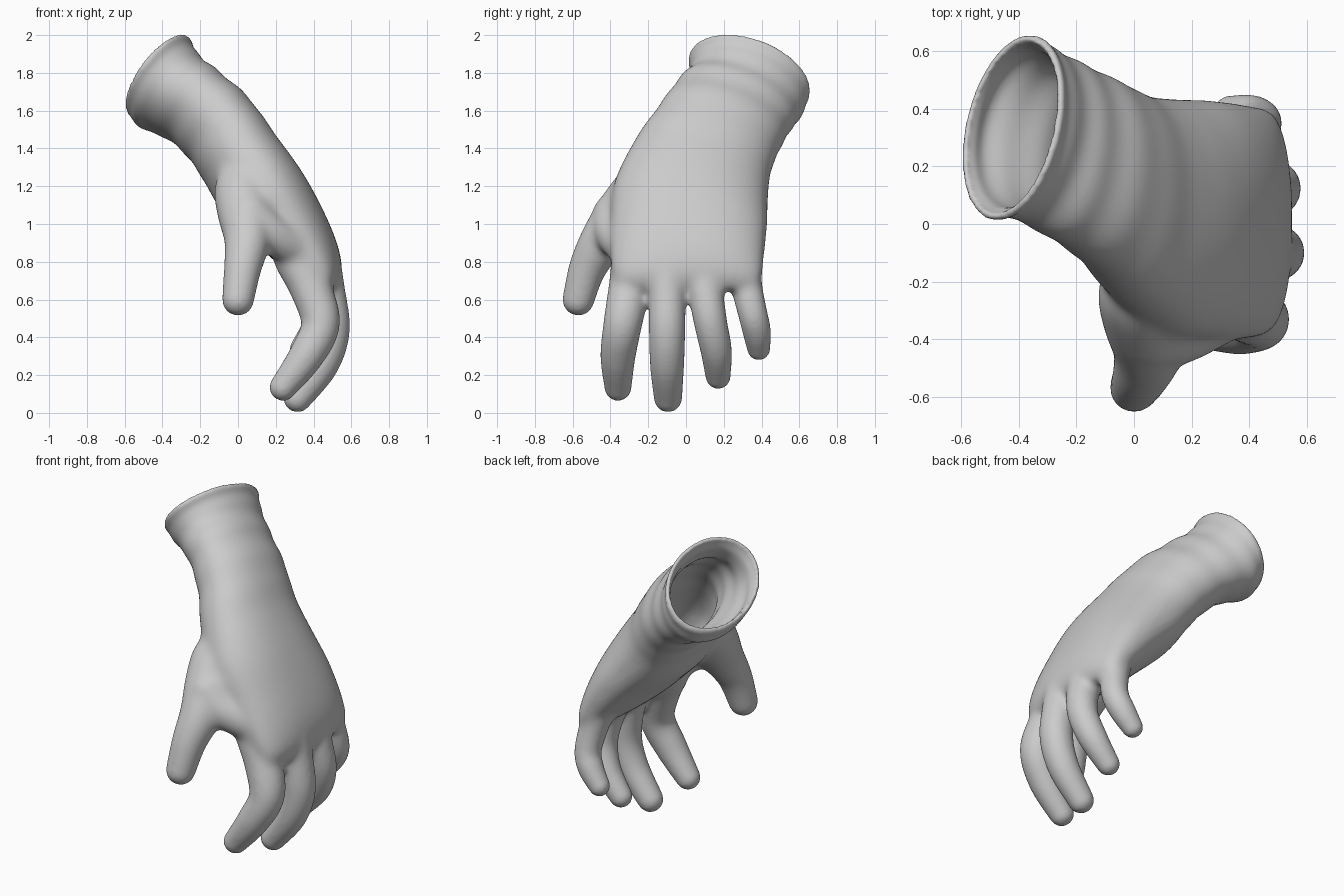
import bpy, bmesh, math
from mathutils import Vector

default_cube = bpy.data.objects.get("Cube")
if default_cube:
    bpy.data.objects.remove(default_cube, do_unlink=True)

SIDES = 48
WALL = 0.032


def spline(points, steps):
    """Smooth Catmull-Rom samples through tuples of any size."""
    padded = [points[0]] + list(points) + [points[-1]]
    samples = []
    for i in range(len(points) - 1):
        a, b, c, d = padded[i:i + 4]
        for s in range(steps):
            t = s / steps
            samples.append([
                q + 0.5 * t * ((r - p) + t * (2 * p - 5 * q + 4 * r - w + t * (3 * (q - r) + w - p)))
                for p, q, r, w in zip(a, b, c, d)])
    samples.append(list(points[-1]))
    return samples


def rounded(value, power):
    return math.copysign(abs(value) ** power, value)


def loft(bm, rings):
    """Skin closed rings given as (centre, half width, half thickness, power)."""
    loops = []
    for centre, u, v, power in rings:
        loop = []
        for k in range(SIDES):
            a = math.tau * k / SIDES
            loop.append(bm.verts.new(
                centre + u * rounded(math.cos(a), power) + v * rounded(math.sin(a), power)))
        loops.append(loop)
    for low, high in zip(loops, loops[1:]):
        for k in range(SIDES):
            n = (k + 1) % SIDES
            bm.faces.new((low[k], low[n], high[n], high[k]))
    bm.faces.new(loops[0][::-1])
    bm.faces.new(loops[-1])


def add_tube(bm, path):
    """Tapered tube with round ends along (x, y, z, radius) points."""
    samples = spline(path, 6)
    rings = []
    for i, sample in enumerate(samples):
        centre, r = Vector(sample[:3]), sample[3]
        before = Vector(samples[max(i - 1, 0)][:3])
        after = Vector(samples[min(i + 1, len(samples) - 1)][:3])
        along = (after - before).normalized()
        side = along.cross(Vector((0, 1, 0))).normalized()
        rings.append((centre, along, side, along.cross(side), r))

    def cap(ring, sign):
        centre, along, side, other, r = ring
        angles = [k * math.pi / 16 for k in range(1, 8)]
        return [(centre + along * sign * r * math.sin(a), side * r * math.cos(a),
                 other * r * math.cos(a), 1) for a in angles]

    body = [(c, side * r, other * r, 1) for c, along, side, other, r in rings]
    loft(bm, cap(rings[0], -1)[::-1] + body + cap(rings[-1], 1))


def make_object(name, bm):
    bmesh.ops.recalc_face_normals(bm, faces=bm.faces)
    mesh = bpy.data.meshes.new(name)
    bm.to_mesh(mesh)
    bm.free()
    obj = bpy.data.objects.new(name, mesh)
    bpy.context.collection.objects.link(obj)
    return obj


def modify(obj, kind, **settings):
    """Add a modifier and apply it at once."""
    modifier = obj.modifiers.new(kind.lower(), kind)
    for key, value in settings.items():
        setattr(modifier, key, value)
    bpy.context.view_layer.objects.active = obj
    bpy.ops.object.modifier_apply(modifier=modifier.name)


# Cuff to knuckles: back x, back z, palm x, palm z, thumb-side y, outer y, tilt
hand_sections = [
    (-.255, 1.985, -.585, 1.59, .01, .66, -.08),
    (-.2, 1.885, -.53, 1.525, .02, .62, -.09),
    (-.085, 1.785, -.385, 1.47, -.05, .56, -.1),
    (.065, 1.65, -.265, 1.36, -.15, .5, -.09),
    (.2, 1.465, -.18, 1.23, -.28, .45, -.07),
    (.345, 1.265, -.09, 1.08, -.38, .435, -.04),
    (.455, 1.065, .06, .93, -.4, .43, -.01),
    (.53, .88, .21, .79, -.4, .415, 0),
    (.55, .74, .34, .69, -.38, .4, 0),
    (.515, .655, .43, .645, -.32, .36, 0),
]

# Digits and the flesh joining the thumb to the hand: x, y, z, radius
tubes = {
    "thumb": [(.03, -.16, 1.3, .1), (.02, -.23, 1.19, .145), (.035, -.33, 1.06, .145),
              (.05, -.435, .92, .125), (.025, -.52, .77, .102), (0, -.57, .6, .086)],
    "thumb_web": [(.06, -.37, 1.04, .13), (.17, -.38, .95, .105), (.29, -.31, .88, .11)],
    "thumb_back": [(.18, -.18, 1.23, .11), (.13, -.27, 1.13, .125), (.08, -.36, 1, .125)],
    "index": [(.24, -.22, 1, .09), (.3, -.265, .84, .12), (.385, -.3, .66, .112),
              (.437, -.335, .47, .102), (.36, -.36, .3, .093), (.238, -.36, .135, .072)],
    "middle": [(.32, -.09, .98, .09), (.42, -.1, .82, .11), (.47, -.1, .64, .1),
               (.495, -.1, .43, .096), (.44, -.1, .25, .09), (.315, -.095, .078, .075)],
    "ring": [(.32, .07, .98, .08), (.41, .085, .82, .105), (.47, .105, .64, .095),
             (.49, .13, .48, .088), (.44, .16, .33, .083), (.335, .17, .193, .067)],
    "little": [(.29, .25, 1, .07), (.365, .29, .84, .092), (.42, .325, .65, .084),
               (.435, .355, .52, .078), (.4, .375, .43, .075), (.335, .385, .34, .062)],
}

# Rings of the cuff and palm, with soft fabric folds near the wrist
STEPS = 10
outer = []
for i, (bx, bz, px, pz, y0, y1, tilt) in enumerate(spline(hand_sections, STEPS)):
    t = i / STEPS
    fade = max(0, 1 - t / 4.5)
    fold = 1 + 0.018 * min(1, 2 * fade) * math.cos(math.tau * t * 1.1)
    centre = Vector(((bx + px) / 2, (y0 + y1) / 2, (bz + pz) / 2))
    u = Vector((0.06 * fade, (y1 - y0) / 2, tilt))
    v = Vector((bx - px, 0, bz - pz)) / 2
    outer.append((centre, u * (1 + (fold - 1) / 2), v * fold, 1 - 0.018 * t))


def inset(ring, amount, shift=Vector()):
    centre, u, v, power = ring
    return (centre + shift, u * (1 - amount / u.length), v * (1 - amount / v.length), power)


outward = (outer[0][0] - outer[4][0]).normalized()

# Solid hand with every digit, fused into one skin
bm = bmesh.new()
loft(bm, [inset(outer[0], WALL / 2, outward * 0.018)] + outer)
for path in tubes.values():
    add_tube(bm, path)
glove = make_object("glove", bm)
modify(glove, "REMESH", mode="VOXEL", voxel_size=0.013)

# Blend the joins of palm and digits
hand = glove.vertex_groups.new(name="hand")
for vert in glove.data.vertices:
    weight = min(1, max(0, (1.55 - vert.co.z) / 0.2)) * min(1, max(0, (vert.co.z - 0.5) / 0.2))
    hand.add([vert.index], weight, "REPLACE")
modify(glove, "SMOOTH", factor=0.5, iterations=32, vertex_group="hand")

# Hollow out the cuff and palm
bm = bmesh.new()
inner = [inset(ring, WALL + 0.0006 * i) for i, ring in enumerate(outer[:7 * STEPS])]
loft(bm, [inset(outer[0], WALL, outward * 0.1)] + inner)
hollow = make_object("hollow_cutter", bm)
hollow.hide_render = True
modify(glove, "BOOLEAN", operation="DIFFERENCE", solver="EXACT", object=hollow)
bpy.data.objects.remove(hollow, do_unlink=True)

# Even out the skin and round the rim
modify(glove, "REMESH", mode="VOXEL", voxel_size=0.011)
modify(glove, "SMOOTH", factor=0.5, iterations=8)
for face in glove.data.polygons:
    face.use_smooth = True

# One plain fabric colour
fabric = bpy.data.materials.new("light grey fabric")
fabric.use_nodes = True
colour = (0.6, 0.6, 0.6, 1)
fabric.diffuse_color = colour
fabric.node_tree.nodes["Principled BSDF"].inputs["Base Color"].default_value = colour
glove.data.materials.clear()
glove.data.materials.append(fabric)
